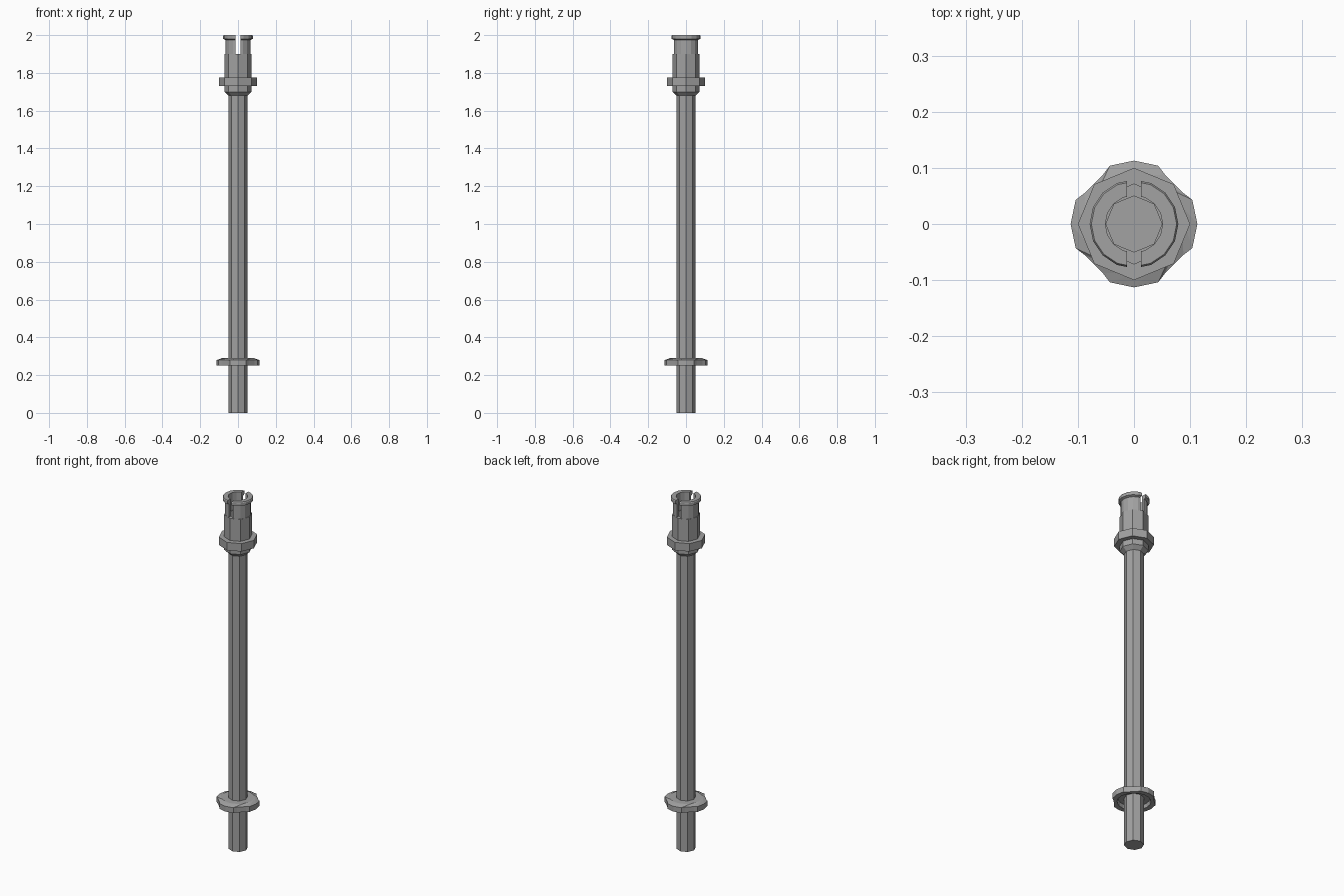
import bpy, bmesh
from math import sin, cos, pi, radians

cube = bpy.data.objects.get("Cube")
if cube:
    bpy.data.objects.remove(cube, do_unlink=True)

grey = bpy.data.materials.new("grey_plastic")
grey.use_nodes = True
colour = (0.36, 0.36, 0.36, 1)
grey.diffuse_color = colour
grey.node_tree.nodes["Principled BSDF"].inputs["Base Color"].default_value = colour


def ring(n, r, z):
    """Regular polygon with corners on the axes."""
    return [(r * cos(2 * pi * i / n), r * sin(2 * pi * i / n), z) for i in range(n)]


def lobes(scale, z):
    """Round outline with a shallow notch on each diagonal."""
    arc = [(-32, 0.104), (-22.5, 0.1125), (0, 0.113), (22.5, 0.1125), (32, 0.104)]
    pts = [(radians(a + 90 * k), r * scale) for k in range(4) for a, r in arc]
    return [(r * cos(a), r * sin(a), z) for a, r in pts]


def loft(name, loops, tube=False):
    """Skin a list of equal outlines; cap the ends, or join last to first."""
    bm = bmesh.new()
    rows = [[bm.verts.new(p) for p in loop] for loop in loops]
    pairs = list(zip(rows, rows[1:]))
    if tube:
        pairs.append((rows[-1], rows[0]))
    else:
        bm.faces.new(rows[0])
        bm.faces.new(rows[-1])
    n = len(rows[0])
    for a, b in pairs:
        for i in range(n):
            j = (i + 1) % n
            bm.faces.new((a[i], a[j], b[j], b[i]))
    bmesh.ops.recalc_face_normals(bm, faces=bm.faces)
    mesh = bpy.data.meshes.new(name)
    bm.to_mesh(mesh)
    bm.free()
    mesh.materials.append(grey)
    ob = bpy.data.objects.new(name, mesh)
    bpy.context.collection.objects.link(ob)
    return ob


def octagons(profile):
    return [ring(8, r, z) for r, z in profile]


# Long shaft
loft("shaft", octagons([(0.05, 0), (0.05, 1.8)]))

# Lobed stop ring near the foot, bevelled on top and hollow underneath
loft("stop_ring", [ring(20, 0.045, 0.27), ring(20, 0.08, 0.27), ring(20, 0.085, 0.25),
                   lobes(1, 0.25), lobes(1, 0.28), ring(20, 0.085, 0.29),
                   ring(20, 0.045, 0.29)], tube=True)

# Tapered neck, wide collar and hollow socket body
loft("neck", octagons([(0.05, 1.68), (0.072, 1.70), (0.072, 1.74)]))
loft("collar", octagons([(0.045, 1.73), (0.1, 1.73), (0.1, 1.775), (0.045, 1.775)]), tube=True)
loft("socket_body", octagons([(0.05, 1.76), (0.072, 1.76), (0.072, 1.9), (0.05, 1.9)]), tube=True)

# Split tip with a lip
tip_profile = [(0.051, 1.895), (0.067, 1.895), (0.067, 1.975), (0.079, 1.98),
               (0.079, 1.995), (0.076, 2.0), (0.051, 2.0)]
tip = loft("split_tip", [ring(16, r, z) for r, z in tip_profile], tube=True)

# Slot through the tip, front to back
bpy.ops.mesh.primitive_cube_add(size=1, location=(0, 0, 1.95))
cutter = bpy.context.object
cutter.name = "slot_cutter"
cutter.scale = (0.025, 0.3, 0.2)
cutter.hide_render = True
cut = tip.modifiers.new("slot", "BOOLEAN")
cut.operation = "DIFFERENCE"
cut.solver = "EXACT"
cut.object = cutter
bpy.context.view_layer.objects.active = tip
bpy.ops.object.modifier_apply(modifier=cut.name)
bpy.data.objects.remove(cutter, do_unlink=True)
